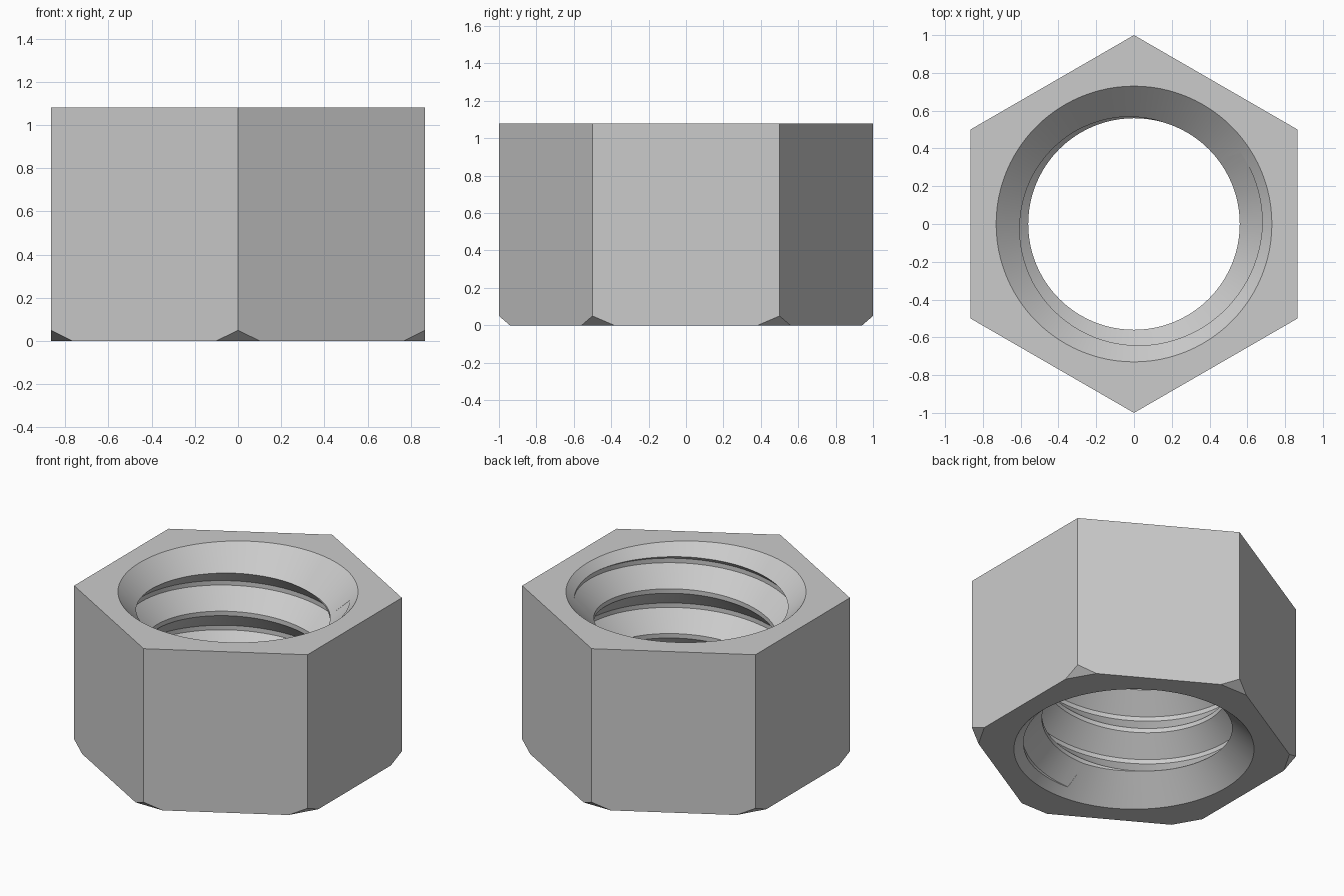
import bpy, bmesh
from math import cos, sin, pi
from mathutils import Vector

HEIGHT = 1.08
PITCH = 0.30
MINOR, MAJOR = 0.56, 0.68
RIM = 0.73
SEGS = 96
TURNS = 5
DEPTH = MAJOR - MINOR
FLAT = PITCH / 2 - DEPTH
START = 0.85 - 4 * PITCH
# One pitch of thread: crest, rising flank, root, falling flank
PROFILE = [(MINOR, 0), (MINOR, FLAT), (MAJOR, FLAT + DEPTH), (MAJOR, 2 * FLAT + DEPTH)]

cube = bpy.data.objects.get("Cube")
if cube:
    bpy.data.objects.remove(cube, do_unlink=True)

steel = bpy.data.materials.new("grey steel")
steel.use_nodes = True
colour = (0.6, 0.6, 0.6, 1)
steel.diffuse_color = colour
steel.node_tree.nodes["Principled BSDF"].inputs["Base Color"].default_value = colour


def polar(r, a, z):
    return Vector((r * cos(a), r * sin(a), z))


def thread_radius(turn, z):
    t = (z - START - PITCH * turn) % PITCH
    middle = FLAT + PITCH / 2 - FLAT / 2
    return min(MAJOR, max(MINOR, MAJOR + FLAT / 2 - abs(t - middle)))


def countersink_end(turn, z, direction):
    """Follow the 45 degree countersink inwards until it meets the thread."""
    step = 0.0005
    depth = RIM - MAJOR
    while depth < RIM - MINOR:
        if thread_radius(turn, z + direction * depth) >= RIM - depth:
            break
        depth += step
    return RIM - depth, z + direction * depth


# Hexagonal body with its lower corners cut off flat
bm = bmesh.new()
corners = [pi / 2 + k * pi / 3 for k in range(6)]
base = bm.faces.new([bm.verts.new(polar(1, a, 0)) for a in corners])
raised = bmesh.ops.extrude_face_region(bm, geom=[base])["geom"]
upper = [v for v in raised if isinstance(v, bmesh.types.BMVert)]
bmesh.ops.translate(bm, verts=upper, vec=(0, 0, HEIGHT))
for a in corners:
    geom = bm.verts[:] + bm.edges[:] + bm.faces[:]
    cut = bmesh.ops.bisect_plane(bm, geom=geom, plane_co=polar(1, a, 0.05),
                                 plane_no=polar(1, a, -1.16), clear_outer=True)
    edges = [e for e in cut["geom_cut"] if isinstance(e, bmesh.types.BMEdge)]
    bmesh.ops.edgeloop_fill(bm, edges=edges)

# Open the two ends of the body
ends = [f for f in bm.faces if all(abs(v.co.z) < 1e-4 for v in f.verts)
        or all(abs(v.co.z - HEIGHT) < 1e-4 for v in f.verts)]
bmesh.ops.delete(bm, geom=ends, context="FACES_ONLY")

# Bore: rim, countersink, helical thread, countersink, rim in each column
rows = [(r, START + k * PITCH + z) for k in range(TURNS) for r, z in PROFILE]
rows.append((MINOR, START + TURNS * PITCH))
columns = []
for i in range(SEGS + 1):
    angle = 2 * pi * (i % SEGS) / SEGS
    low = countersink_end((i % SEGS) / SEGS, 0, 1)
    high = countersink_end((i % SEGS) / SEGS, HEIGHT, -1)
    points = [(RIM, 0), low]
    for r, z in rows:
        z += PITCH * i / SEGS
        points.append(low if z < low[1] else high if z > high[1] else (r, z))
    points += [high, (RIM, HEIGHT)]
    columns.append([bm.verts.new(polar(r, angle, z)) for r, z in points])
for a, b in zip(columns, columns[1:]):
    for j in range(len(a) - 1):
        bm.faces.new((a[j], a[j + 1], b[j + 1], b[j]))
bmesh.ops.remove_doubles(bm, verts=bm.verts[:], dist=1e-4)

# Flat end faces between the hexagon and the bore rim
for z in (0, HEIGHT):
    loop = [e for e in bm.edges if e.is_boundary
            and all(abs(v.co.z - z) < 1e-4 for v in e.verts)]
    bmesh.ops.triangle_fill(bm, use_beauty=True, edges=loop, normal=(0, 0, 1))
bmesh.ops.recalc_face_normals(bm, faces=bm.faces[:])

mesh = bpy.data.meshes.new("hex_nut")
bm.to_mesh(mesh)
bm.free()
mesh.materials.append(steel)
nut = bpy.data.objects.new("hex_nut", mesh)
bpy.context.collection.objects.link(nut)

bpy.ops.object.select_all(action="DESELECT")
nut.select_set(True)
bpy.context.view_layer.objects.active = nut
bpy.ops.object.shade_smooth_by_angle(angle=pi / 7)
